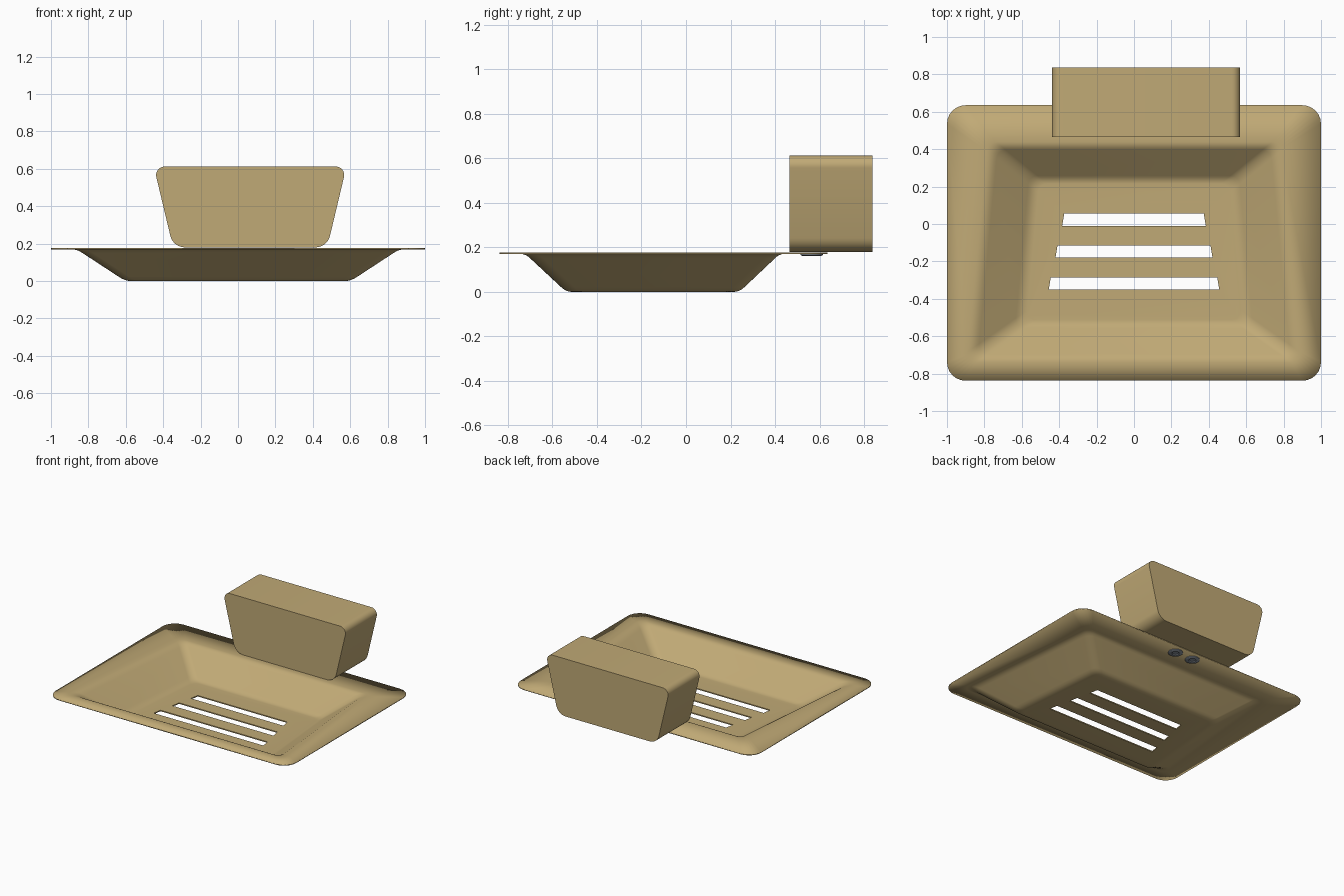
import bpy, bmesh, math
from mathutils import Vector

if "Cube" in bpy.data.objects:
    bpy.data.objects.remove(bpy.data.objects["Cube"])


def material(name, color):
    m = bpy.data.materials.new(name)
    m.diffuse_color = color
    m.use_nodes = True
    m.node_tree.nodes["Principled BSDF"].inputs["Base Color"].default_value = m.diffuse_color
    return m


TAN = material("tan", (0.53, 0.40, 0.18, 1))
STEEL = material("steel", (0.25, 0.28, 0.32, 1))


def rounded(corners, radii, n=6):
    """Fillet each corner of a 2D polygon with an arc of n segments."""
    pts = []
    for i, c in enumerate(corners):
        p = Vector(c)
        a = (Vector(corners[i - 1]) - p).normalized()
        b = (Vector(corners[(i + 1) % len(corners)]) - p).normalized()
        half = a.angle(b) / 2
        r = radii[i]
        centre = p + (a + b).normalized() * r / math.sin(half)
        s = p + a * r / math.tan(half) - centre
        e = p + b * r / math.tan(half) - centre
        sweep = math.pi - 2 * half
        for k in range(n + 1):
            t = k / n
            v = (s * math.sin((1 - t) * sweep) + e * math.sin(t * sweep)) / math.sin(sweep)
            pts.append(centre + v)
    return pts


def loft(name, rings, mat, cap_start=True, cap_end=True):
    """Skin a list of equal-length 3D rings."""
    bm = bmesh.new()
    rows = [[bm.verts.new(p) for p in ring] for ring in rings]
    for a, b in zip(rows, rows[1:]):
        for i in range(len(a)):
            j = (i + 1) % len(a)
            bm.faces.new((a[i], a[j], b[j], b[i]))
    if cap_start:
        bm.faces.new(rows[0][::-1])
    if cap_end:
        bm.faces.new(rows[-1])
    if cap_start and cap_end:
        bmesh.ops.recalc_face_normals(bm, faces=bm.faces)
    me = bpy.data.meshes.new(name)
    bm.to_mesh(me)
    bm.free()
    ob = bpy.data.objects.new(name, me)
    bpy.context.collection.objects.link(ob)
    me.materials.append(mat)
    return ob


def smooth(ob, angle=35):
    bpy.ops.object.select_all(action='DESELECT')
    ob.select_set(True)
    bpy.context.view_layer.objects.active = ob
    bpy.ops.object.shade_smooth_by_angle(angle=math.radians(angle))


def trapezoid(front_x, front_y, back_x, back_y):
    return [Vector(p) for p in ((-front_x, front_y), (front_x, front_y),
                                (back_x, back_y), (-back_x, back_y))]


# Tray: flat rim, soft bends, sloping walls and floor
THICK, TOP = 0.008, 0.178
rim = trapezoid(1.0, -0.838, 1.0, 0.635)
opening = trapezoid(0.865, -0.718, 0.757, 0.417)
floor = trapezoid(0.605, -0.535, 0.535, 0.237)
rings = [[(p.x, p.y, TOP) for p in rounded(rim, [0.1] * 4)]]
for t, h in ((-0.12, 1), (-0.06, 0.993), (0, 0.97), (0.06, 0.935), (0.12, 0.88),
             (0.88, 0.12), (0.94, 0.065), (1, 0.03), (1.06, 0.007), (1.12, 0)):
    quad = [a.lerp(b, t) for a, b in zip(opening, floor)]
    z = THICK + (TOP - THICK) * h
    rings.append([(p.x, p.y, z) for p in rounded(quad, [0.05] * 4)])
tray = loft("tray", rings, TAN, cap_start=False)
solid = tray.modifiers.new("sheet", 'SOLIDIFY')
solid.thickness, solid.offset = THICK, -1

# Drain slots cut through the floor
for i in range(3):
    y, x = -0.01 - 0.17 * i, 0.384 + 0.036 * i
    quad = trapezoid(x, y, x - 0.011, y + 0.065)
    slot = loft(f"slot_cutter_{i + 1}", [[(p.x, p.y, z) for p in quad] for z in (-0.05, 0.06)], TAN)
    slot.hide_render = True
    slot.hide_set(True)
    cut = tray.modifiers.new("slot", 'BOOLEAN')
    cut.object, cut.operation, cut.solver = slot, 'DIFFERENCE', 'EXACT'
smooth(tray)

# Mounting block: tapered profile with rounded corners, extruded in depth
CX = 0.065
profile = rounded([(CX - 0.412, 0.18), (CX + 0.412, 0.18), (CX + 0.515, 0.612), (CX - 0.515, 0.612)],
                  [0.08, 0.08, 0.045, 0.045], 8)
block = loft("mounting_block", [[(p.x, y, p.y) for p in profile] for y in (0.465, 0.838)], TAN)
smooth(block)

# Screw heads under the rim, each with a recessed socket
for i, x in enumerate((-0.045, 0.105)):
    def ring(r, z):
        return [(x + r * math.cos(k * math.tau / 24), 0.565 + r * math.sin(k * math.tau / 24), z)
                for k in range(24)]
    screw = loft(f"screw_{i + 1}", [ring(0.05, 0.172), ring(0.05, 0.166), ring(0.044, 0.162),
                                    ring(0.025, 0.162), ring(0.022, 0.168)], STEEL)
    smooth(screw)
